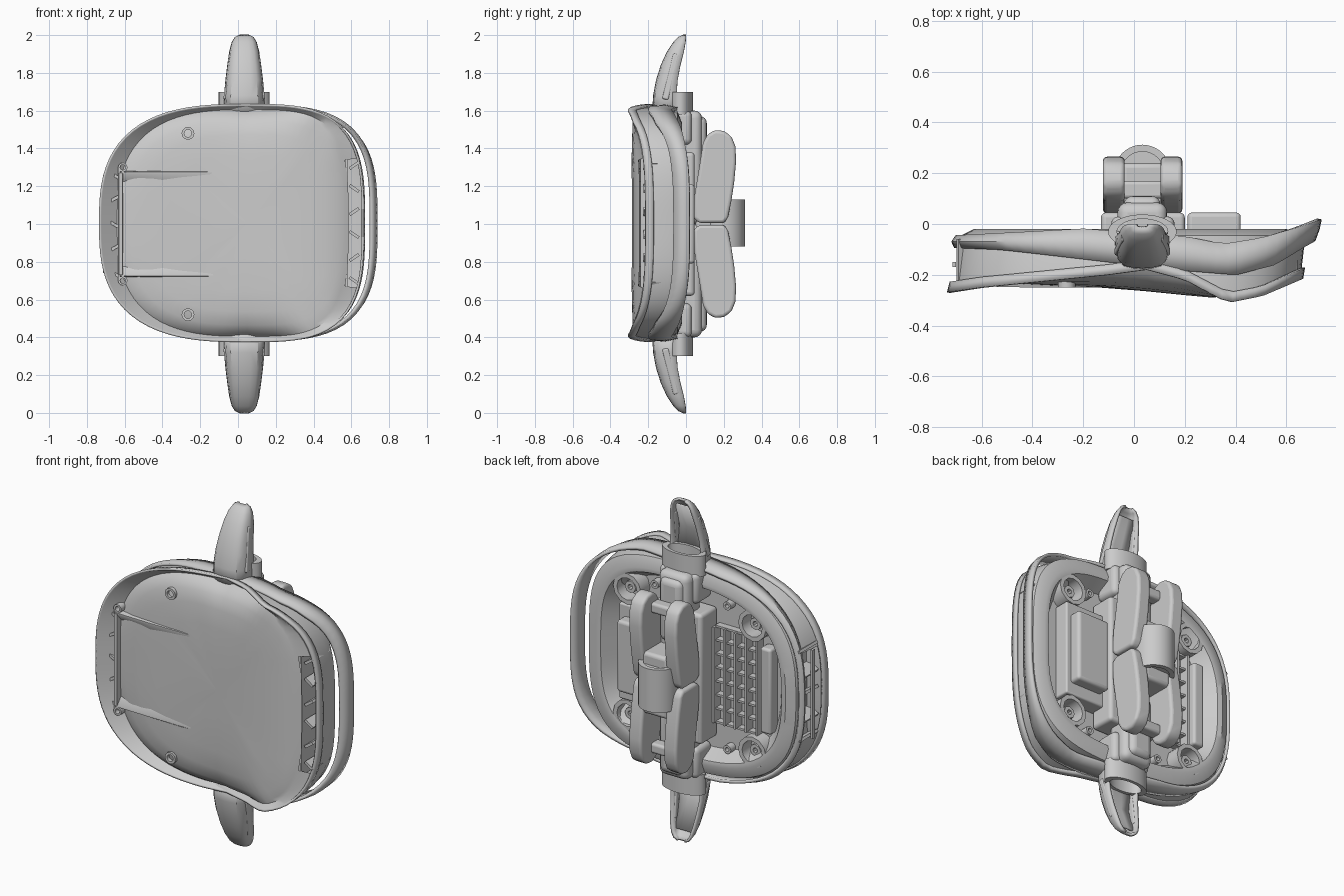
import bpy, bmesh, math
from mathutils import Vector, Matrix

if "Cube" in bpy.data.objects:
    bpy.data.objects.remove(bpy.data.objects["Cube"])

CX, CZ, N = 0.05, 1.005, 96


def finish(bm, name, thick=0, bevel=0, mirror=False, angle=35):
    bmesh.ops.recalc_face_normals(bm, faces=bm.faces)
    me = bpy.data.meshes.new(name)
    bm.to_mesh(me)
    bm.free()
    ob = bpy.data.objects.new(name, me)
    bpy.context.collection.objects.link(ob)
    if thick:
        m = ob.modifiers.new("thickness", 'SOLIDIFY')
        m.thickness, m.offset = thick, 0
    if bevel:
        m = ob.modifiers.new("bevel", 'BEVEL')
        m.width, m.segments = bevel, 4
    if mirror:  # copy above / below the middle height
        m = ob.modifiers.new("mirror", 'MIRROR')
        m.use_axis = (False, False, True)
        e = bpy.data.objects.get("mid_height")
        if not e:
            e = bpy.data.objects.new("mid_height", None)
            e.location.z = 1.0
            e.hide_render = True
            bpy.context.collection.objects.link(e)
        m.mirror_object = e
    bpy.ops.object.select_all(action='DESELECT')
    ob.select_set(True)
    bpy.context.view_layer.objects.active = ob
    bpy.ops.object.shade_smooth_by_angle(angle=math.radians(angle))
    return ob


def lerp(tab, x):
    if x <= tab[0][0]:
        return tab[0][1]
    for (a, b), (c, d) in zip(tab, tab[1:]):
        if x <= c:
            return b + (d - b) * (x - a) / (c - a)
    return tab[-1][1]


def outline(left, right, hh, yf, nr=3.3):
    """Rounded-rectangle ring facing -y; yf gives depth from x, nr squares the right corners."""
    pts = []
    for i in range(N):
        t = 2 * math.pi * i / N
        c, s = math.cos(t), math.sin(t)
        n = nr if c > 0 else 2.8
        r = (abs(c) ** n + abs(s) ** n) ** (-1 / n)
        x = CX + r * c * ((right - CX) if c > 0 else (CX - left))
        pts.append(Vector((x, yf(x) if callable(yf) else yf, CZ + r * s * hh)))
    return pts


def loft(rings, closed=True, caps=(False, False)):
    bm = bmesh.new()
    vs = [[bm.verts.new(p) for p in r] for r in rings]
    n = len(rings[0])
    for a, b in zip(vs, vs[1:]):
        for i in range(n if closed else n - 1):
            j = (i + 1) % n
            bm.faces.new((a[i], a[j], b[j], b[i]))
    if caps[0]:
        bm.faces.new(vs[0])
    if caps[1]:
        bm.faces.new(vs[-1])
    return bm


def box(name, x, y, z, bevel=0, rot=0, mirror=False):
    """Box from ranges, optionally turned about y."""
    bm = bmesh.new()
    c = Vector([(r[0] + r[1]) / 2 for r in (x, y, z)])
    s = [r[1] - r[0] for r in (x, y, z)]
    bmesh.ops.create_cube(bm, size=1, matrix=Matrix.Translation(c)
                          @ Matrix.Rotation(rot, 4, 'Y') @ Matrix.Diagonal((*s, 1)))
    return finish(bm, name, bevel=bevel, mirror=mirror)


def tube(name, loc, r, ri, h, axis='Y', mirror=False, seg=24, sy=1):
    """Hollow ring of length h along an axis."""
    rings = []
    for rad, z in ((r, -h / 2), (r, h / 2), (ri, h / 2), (ri, -h / 2), (r, -h / 2)):
        rings.append([Vector((rad * math.cos(2 * math.pi * k / seg),
                              sy * rad * math.sin(2 * math.pi * k / seg), z)) for k in range(seg)])
    bm = loft(rings)
    bmesh.ops.remove_doubles(bm, verts=bm.verts, dist=1e-5)
    rot = Matrix.Rotation(math.pi / 2, 4, 'X') if axis == 'Y' else Matrix()
    bm.transform(Matrix.Translation(loc) @ rot)
    return finish(bm, name, mirror=mirror)


# Depth curves along x: front rim, join between shell and band, band back, face plate
rim = lambda x: lerp([(-.73, -.27), (-.6, -.25), (-.1, -.2), (.05, -.18), (.2, -.22),
                      (.37, -.31), (.5, -.285), (.67, -.21)], x)
join = lambda x: lerp([(-.7, -.09), (-.52, -.1), (-.1, -.15), (.15, -.18), (.4, -.2),
                       (.55, -.16), (.66, -.09), (.73, -.05)], x)
back = lambda x: lerp([(-.7, -.05), (-.2, -.02), (.2, -.05), (.35, -.08), (.5, -.055),
                       (.65, -.01), (.73, .02)], x)
face = lambda x: lerp([(-.62, -.235), (-.1, -.25), (.3, -.29), (.5, -.28), (.6, -.25)], x)
edge = lambda x: rim(x) + lerp([(-.6, .05), (.1, .02), (.4, .03), (.6, .0)], x)

# Main shell: face plate, rim, side wall, back lip and recessed floor
rings = []
for s, w in ((.02, 1), (.3, 1), (.6, .98), (.78, .9), (.9, .72), (.97, .35), (1, 0)):
    L, R = CX + s * (-.64 - CX), CX + s * (.585 - CX)
    rings.append(outline(L, R, .6 * s, lambda x, w=w: edge(x) * (1 - w) + face(x) * w, 3.6))
rings += [outline(-.725, .655, .62, rim), outline(-.70, .67, .612, join),
          outline(-.68, .66, .59, -.045), outline(-.63, .60, .53, -.02),
          outline(-.60, .57, .505, -.025), outline(-.54, .51, .46, -.11)]
bm = loft(rings, caps=(True, True))
kill = []
for f in bm.faces:  # openings at both sides: wall on the left, front corner on the right
    c = f.calc_center_median()
    right = .60 < c.x < .645 and c.y < -.2 and abs(c.z - 1) < .37
    left = c.x < -.69 and -.25 < c.y < -.05 and abs(c.z - 1) < .29
    if right or left:
        kill.append(f)
bmesh.ops.delete(bm, geom=kill, context='FACES')
finish(bm, "main_shell")

# Outer band, standing off the shell on the right to leave a slot
finish(loft([outline(-.70, .705, .615, join), outline(-.71, .722, .618, lambda x: (join(x) + back(x)) / 2),
             outline(-.695, .73, .605, back)]), "outer_band", thick=.018)
# Raised front lip
finish(loft([outline(-.73, .66, .625, rim), outline(-.72, .667, .618, lambda x: rim(x) + .04)]),
       "front_lip", thick=.012)

# Inner walls and zigzag struts behind the side openings
box("left_inner_wall", (-.635, -.625), (-.24, -.05), (.70, 1.30))
box("right_inner_wall", (.57, .58), (-.24, -.05), (.64, 1.36))
for i in range(5):
    z = .74 + i * .13
    box("left_strut", (-.70, -.62), (-.23, -.06), (z - .008, z + .008), rot=.5 * (-1) ** i)
for i in range(6):
    z = .70 + i * .122
    box("right_strut", (.585, .645), (-.225, -.06), (z - .008, z + .008), rot=.6 * (-1) ** i)
box("left_rail", (-.715, -.70), (-.17, -.15), (.74, 1.26))

# Face ridges framing the left panel: tapered wedges
bm = loft([[Vector((x, y, z)) for y, z in ((yy, 1.225), (yy - h, 1.265), (yy - h, 1.275), (yy, 1.28))]
           for x, yy, h in ((-.63, -.21, .035), (-.4, -.235, .015), (-.1, -.245, .004))], caps=(True, True))
finish(bm, "panel_ridge", mirror=True)
box("panel_left_edge", (-.63, -.61), (-.25, -.2), (.73, 1.27), bevel=.004)

# Small bosses on the face, and near the left edge
tube("face_boss", (-.265, -.215, 1.48), .034, .02, .07, mirror=True, seg=12)
tube("edge_boss", (-.61, -.215, 1.30), .025, .014, .06, mirror=True, seg=12)

# Back: corner sockets, screw bosses, ribbed grid, box
for x in (-.41, .40):
    tube("corner_socket", (x, -.07, 1.37), .09, .065, .09, mirror=True, seg=12)
    tube("socket_core", (x, -.085, 1.37), .035, .015, .06, mirror=True, seg=8)
for x in (-.22, .25):
    tube("screw_boss", (x, -.09, 1.42), .025, .012, .05, mirror=True, seg=12)
for i in range(5):
    x = -.42 + i * .07
    box("grid_upright", (x - .006, x + .006), (-.115, -.05), (.72, 1.28))
for i in range(8):
    z = .72 + i * .08
    box("grid_crossbar", (-.42, -.14), (-.115, -.07), (z - .006, z + .006))
box("rear_left_pad", (-.52, -.45), (-.115, -.04), (.75, 1.25), bevel=.015)
box("rear_box", (.21, .42), (-.115, .045), (.79, 1.21), bevel=.018)
box("rear_box_tray", (.17, .45), (-.115, -.02), (.72, 1.28), bevel=.01)

# Fins: curved U channels, open at the back
FX = .033
rings = []
for z, yf, yb, w in ((1.58, -.17, -.03, .105), (1.68, -.165, -.05, .1), (1.76, -.15, -.045, .093),
                     (1.84, -.125, -.03, .083), (1.91, -.093, -.012, .073),
                     (1.96, -.06, -.003, .06), (1.985, -.035, 0, .045), (1.996, -.012, 0, .022)):
    d = yb - yf
    rings.append([Vector((FX + w * u, yf + d * v, z)) for u, v in
                  ((-1, 1), (-.97, .6), (-.88, .25), (-.68, .06), (-.35, 0), (0, -.02),
                   (.35, 0), (.68, .06), (.88, .25), (.97, .6), (1, 1))])
finish(loft(rings, closed=False), "fin", thick=.014, mirror=True)
rings = [[Vector((FX + w * u, y, z)) for u in (-1, -.3, .3, 1)]
         for z, y, w in ((1.6, -.1, .1), (1.8, -.1, .08), (1.95, -.035, .06))]
finish(loft(rings, closed=False), "fin_web", thick=.01, mirror=True)
# Slot rims on the fin sides
for s in (-1, 1):
    bm = bmesh.new()
    bmesh.ops.create_cube(bm, size=1, matrix=Matrix.Translation((FX + s * .086, -.08, 1.78))
                          @ Matrix.Rotation(-s * .12, 4, 'Y') @ Matrix.Rotation(-.24, 4, 'X')
                          @ Matrix.Diagonal((.02, .034, .25, 1)))
    finish(bm, "fin_side_slot", bevel=.009, mirror=True)

# Collars and upright column
tube("collar", (FX, -.03, 1.64), .135, .10, .12, 'Z', mirror=True, seg=32, sy=.5)
box("collar_block", (-.09, .16), (-.12, .03), (1.42, 1.60), bevel=.03, mirror=True)
box("column", (-.065, .13), (-.06, .085), (1.0, 1.6), bevel=.04, mirror=True)
box("column_sleeve", (-.04, .105), (.0, .11), (1.2, 1.57), bevel=.035, mirror=True)
box("column_base", (-.13, .20), (-.11, .045), (.62, 1.38), bevel=.02)

# Rear pods: rounded side profiles extruded across x
prof = [(.04, 1.03), (.07, 1.005), (.2, 1.005), (.222, 1.03), (.24, 1.12), (.255, 1.22), (.265, 1.33),
        (.262, 1.41), (.24, 1.465), (.2, 1.492), (.155, 1.498), (.115, 1.475), (.09, 1.43), (.07, 1.3), (.045, 1.15)]
for x0, x1 in ((-.122, -.037), (.105, .19)):
    finish(loft([[Vector((x, y, z)) for y, z in prof] for x in (x0, x1)], caps=(True, True)),
           "rear_pod", bevel=.033, mirror=True)
box("pod_bridge", (-.05, .12), (.05, .24), (.82, 1.18), bevel=.02)
box("pod_crossbar", (-.05, .12), (.10, .17), (1.38, 1.44), bevel=.015, mirror=True)

# Rear roller
tube("roller", (FX, .20, 1.005), .112, .085, .25, 'Z', seg=40)
tube("roller_core", (FX, .20, 1.005), .09, .01, .22, 'Z', seg=24)
